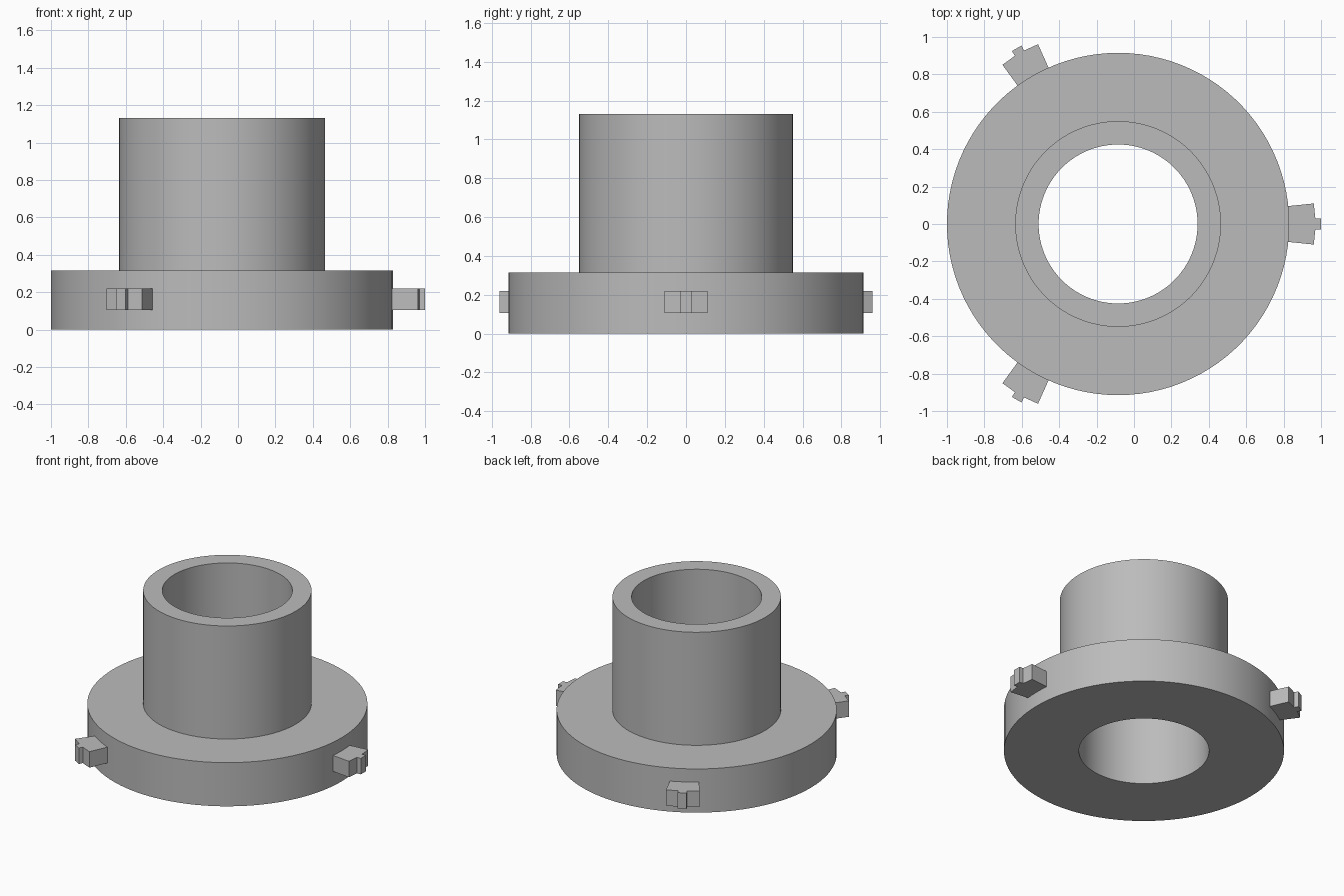
import bpy, bmesh
from math import sin, cos, radians, tau

cube = bpy.data.objects.get("Cube")
if cube:
    bpy.data.objects.remove(cube, do_unlink=True)

AXIS_X = -0.085
SIDES = 100

grey = bpy.data.materials.new("plain grey")
grey.use_nodes = True
colour = (0.5, 0.5, 0.5, 1)
grey.diffuse_color = colour
grey.node_tree.nodes["Principled BSDF"].inputs["Base Color"].default_value = colour


def finish(name, bm):
    bmesh.ops.recalc_face_normals(bm, faces=bm.faces)
    mesh = bpy.data.meshes.new(name)
    bm.to_mesh(mesh)
    bm.free()
    mesh.materials.append(grey)
    obj = bpy.data.objects.new(name, mesh)
    obj.location.x = AXIS_X
    bpy.context.collection.objects.link(obj)
    return obj


def lathe(name, profile):
    """Revolve a closed (radius, height) profile around z."""
    bm = bmesh.new()
    rings = [[bm.verts.new((r * cos(tau * i / SIDES), r * sin(tau * i / SIDES), z))
              for i in range(SIDES)] for r, z in profile]
    for k, ring in enumerate(rings):
        above = rings[(k + 1) % len(rings)]
        for i in range(SIDES):
            j = (i + 1) % SIDES
            bm.faces.new((ring[i], ring[j], above[j], above[i]))
    return finish(name, bm)


def lug(name, turn):
    """Radial key with a small nub on its outer face."""
    half = [(0.89, 6), (1.052, 6), (1.055, 1.55), (1.085, 1.55)]
    outline = half + [(r, -a) for r, a in reversed(half)]
    bm = bmesh.new()
    base = bm.faces.new([bm.verts.new((r * cos(radians(a + turn)),
                                       r * sin(radians(a + turn)), 0.105))
                         for r, a in outline])
    up = bmesh.ops.extrude_face_region(bm, geom=[base], use_keep_orig=True)
    bmesh.ops.translate(bm, vec=(0, 0, 0.115),
                        verts=[v for v in up["geom"] if isinstance(v, bmesh.types.BMVert)])
    return finish(name, bm)


# Flange and tube share one bored-through turned body
body = lathe("flanged_tube", [(0.425, 0), (0.915, 0), (0.915, 0.315),
                              (0.55, 0.315), (0.55, 1.13), (0.425, 1.13)])
bpy.context.view_layer.objects.active = body
body.select_set(True)
bpy.ops.object.shade_smooth_by_angle(angle=radians(30))

# Three locking lugs around the flange
for name, turn in (("left_lug", 0), ("back_lug", 120), ("front_lug", 240)):
    lug(name, turn)
